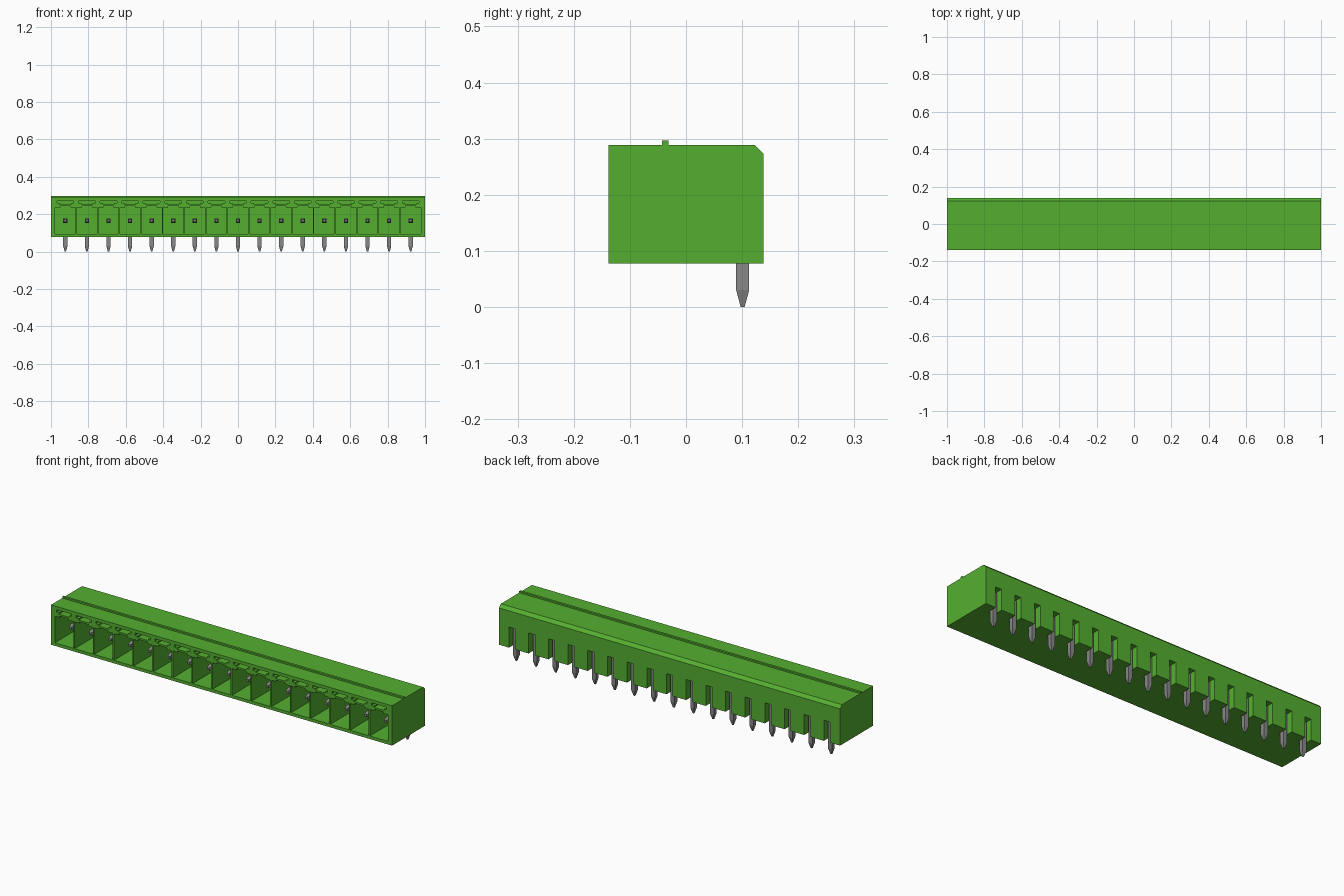
import bpy, bmesh
from mathutils import Vector

cube = bpy.data.objects.get("Cube")
if cube:
    bpy.data.objects.remove(cube, do_unlink=True)

COUNT, PITCH = 17, 0.1154
CENTRES = [(i - (COUNT - 1) / 2) * PITCH for i in range(COUNT)]
PIN_Y, PIN_Z, R = 0.101, 0.166, 0.0115


def material(name, rgb):
    m = bpy.data.materials.new(name)
    m.use_nodes = True
    m.diffuse_color = (*rgb, 1)
    bsdf = m.node_tree.nodes["Principled BSDF"]
    bsdf.inputs["Base Color"].default_value = (*rgb, 1)
    return m


def prism(bm, points, offset):
    """Extrude a closed 3D outline along an offset."""
    face = bm.faces.new([bm.verts.new(p) for p in points])
    ext = bmesh.ops.extrude_face_region(bm, geom=[face])
    verts = [g for g in ext["geom"] if isinstance(g, bmesh.types.BMVert)]
    bmesh.ops.translate(bm, verts=verts, vec=Vector(offset))


def loft(bm, rings):
    """Join square rings of four points into a closed solid."""
    loops = [[bm.verts.new(p) for p in ring] for ring in rings]
    for a, b in zip(loops, loops[1:]):
        for i in range(4):
            j = (i + 1) % 4
            bm.faces.new((a[i], a[j], b[j], b[i]))
    bm.faces.new(loops[0])
    bm.faces.new(loops[-1])


def finish(bm, name, mat):
    bmesh.ops.recalc_face_normals(bm, faces=bm.faces)
    mesh = bpy.data.meshes.new(name)
    bm.to_mesh(mesh)
    bm.free()
    mesh.materials.append(mat)
    ob = bpy.data.objects.new(name, mesh)
    bpy.context.collection.objects.link(ob)
    return ob


green = material("green plastic", (0.09, 0.43, 0.03))
grey = material("grey metal", (0.25, 0.25, 0.25))

# Housing: side profile with top ridge and chamfered rear edge
bm = bmesh.new()
profile = [(-0.138, 0.078), (0.138, 0.078), (0.138, 0.273), (0.122, 0.289),
           (-0.031, 0.289), (-0.031, 0.297), (-0.043, 0.297),
           (-0.043, 0.289), (-0.138, 0.289)]
prism(bm, [(-1, y, z) for y, z in profile], (2, 0, 0))
housing = finish(bm, "housing", green)

# Cutters: socket with a top notch, T-shaped key slot, rear pin slot
socket = [(-0.054, 0.094), (0.054, 0.094), (0.054, 0.235), (0.027, 0.235),
          (0.027, 0.243), (-0.027, 0.243), (-0.027, 0.235), (-0.054, 0.235)]
key = [(-0.03, 0.252), (0.03, 0.252), (0.03, 0.259), (0.045, 0.259),
       (0.045, 0.272), (-0.045, 0.272), (-0.045, 0.259), (-0.03, 0.259)]
rear = [(-0.018, 0.05), (0.018, 0.05), (0.018, 0.187), (-0.018, 0.187)]
bm = bmesh.new()
for cx in CENTRES:
    for shape, y, depth in ((socket, -0.16, 0.23), (key, -0.16, 0.14),
                            (rear, 0.085, 0.1)):
        prism(bm, [(cx + x, y, z) for x, z in shape], (0, depth, 0))
cutter = finish(bm, "opening_cutter", green)
cutter.hide_render = True

mod = housing.modifiers.new("openings", "BOOLEAN")
mod.operation = "DIFFERENCE"
mod.solver = "EXACT"
mod.object = cutter
bpy.context.view_layer.objects.active = housing
bpy.ops.object.modifier_apply(modifier=mod.name)
bpy.data.objects.remove(cutter, do_unlink=True)

# Pins: tapered solder leg below, tapered contact inside the socket
legs, contacts = bmesh.new(), bmesh.new()
SQUARE = ((-1, -1), (1, -1), (1, 1), (-1, 1))
for cx in CENTRES:
    loft(legs, [[(cx + a * r, PIN_Y + b * r, z) for a, b in SQUARE]
                for z, r in ((0, 0.0035), (0.03, R), (PIN_Z + R, R))])
    loft(contacts, [[(cx + a * r, y, PIN_Z + b * r) for a, b in SQUARE]
                    for y, r in ((-0.085, 0.006), (-0.065, R), (PIN_Y - R, R))])
finish(legs, "solder_legs", grey)
finish(contacts, "contact_pins", grey)
